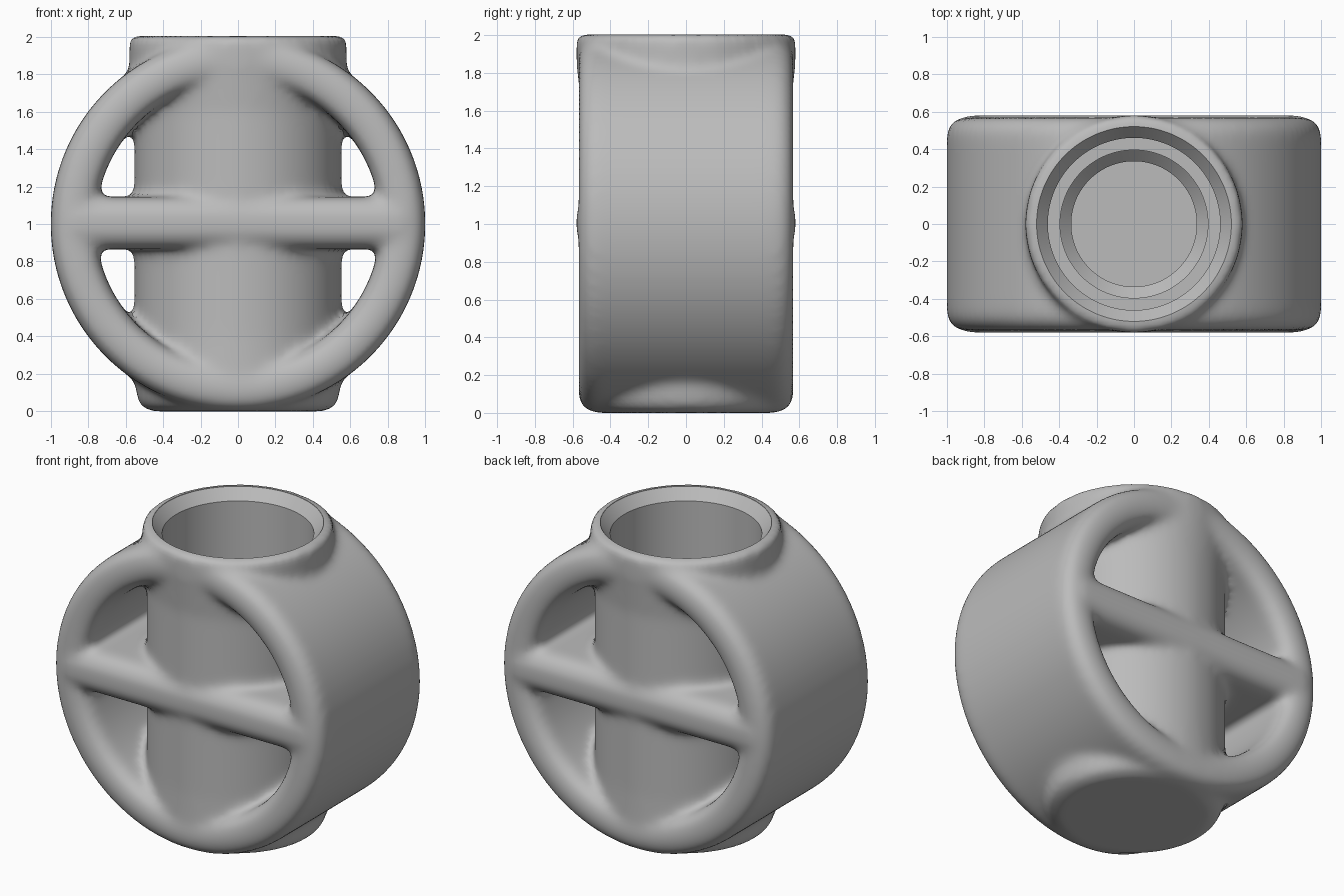
import bpy, bmesh, math
from mathutils import Matrix, Vector

cube = bpy.data.objects.get("Cube")
if cube:
    bpy.data.objects.remove(cube, do_unlink=True)

grey = bpy.data.materials.new("plain_grey")
grey.use_nodes = True
COLOUR = (0.5, 0.5, 0.5, 1)
grey.diffuse_color = COLOUR
grey.node_tree.nodes["Principled BSDF"].inputs["Base Color"].default_value = COLOUR


def lathe(bm, profile, matrix, closed, steps=128):
    """Revolve (radius, height) points around z; a loop if closed, else capped on the axis."""
    rings = []
    for r, h in profile:
        if r == 0:
            rings.append([bm.verts.new(matrix @ Vector((0, 0, h)))] * steps)
        else:
            angles = [math.tau * i / steps for i in range(steps)]
            rings.append([bm.verts.new(matrix @ Vector((r * math.cos(a), r * math.sin(a), h)))
                          for a in angles])
    count = len(rings)
    for k in range(count if closed else count - 1):
        a, b = rings[k], rings[(k + 1) % count]
        for i in range(steps):
            j = (i + 1) % steps
            bm.faces.new(list(dict.fromkeys((a[i], a[j], b[j], b[i]))))


def make_object(name, bm):
    bmesh.ops.recalc_face_normals(bm, faces=bm.faces)
    mesh = bpy.data.meshes.new(name)
    bm.to_mesh(mesh)
    bm.free()
    mesh.materials.append(grey)
    obj = bpy.data.objects.new(name, mesh)
    bpy.context.collection.objects.link(obj)
    return obj


def arc(cx, cy, radius, start, end, n=6):
    """Points of a rounded corner, angles in degrees."""
    step = math.radians(end - start) / n
    return [(cx + radius * math.cos(math.radians(start) + step * i),
             cy + radius * math.sin(math.radians(start) + step * i)) for i in range(n + 1)]


body = bmesh.new()

# Outer drum wall: a rounded band turned around the y axis
half, inner, outer, rnd = 0.57, 0.76, 1.0, 0.1
band = (arc(outer - rnd, half - rnd, rnd, 0, 90) + arc(inner + rnd, half - rnd, rnd, 90, 180)
        + arc(inner + rnd, rnd - half, rnd, 180, 270) + arc(outer - rnd, rnd - half, rnd, 270, 360))
lathe(body, band, Matrix.Translation((0, 0, 1)) @ Matrix.Rotation(math.pi / 2, 4, 'X'), True)

# Upright socket
socket = [(0, 0)] + arc(0.45, 0.09, 0.09, -90, 0) + [(0.56, 0.2), (0.553, 0.4), (0.553, 1.6), (0.58, 1.85)]
socket += arc(0.55, 1.975, 0.03, 0, 90) + [(0, 2.005)]
lathe(body, socket, Matrix.Identity(4), False)

# Cross web, full depth, with rounded front and back
slab = bmesh.new()
bmesh.ops.create_cube(slab, size=1, matrix=Matrix.Translation((0, 0, 1.005))
                      @ Matrix.Diagonal((1.76, 1.16, 0.28, 1)))
long_edges = [e for e in slab.edges if abs(e.verts[0].co.x - e.verts[1].co.x) > 1]
bmesh.ops.bevel(slab, geom=long_edges, offset=0.11, segments=6, profile=0.5, affect='EDGES')
web_mesh = bpy.data.meshes.new("web")
slab.to_mesh(web_mesh)
slab.free()
body.from_mesh(web_mesh)
bpy.data.meshes.remove(web_mesh)

holder = make_object("drum_body", body)

# Stepped bore cut into the socket
bore = bmesh.new()
lathe(bore, [(0, 0.2), (0.335, 0.2), (0.335, 0.25), (0.395, 0.31), (0.395, 0.36), (0.46, 0.36),
             (0.46, 1.93), (0.52, 2.0), (0.52, 2.2), (0, 2.2)], Matrix.Identity(4), False)
cutter = make_object("bore_cutter", bore)
cutter.hide_render = True

# Fuse the parts, soften the joins, then cut the crisp bore
fuse = holder.modifiers.new("fuse", 'REMESH')
fuse.mode = 'VOXEL'
fuse.voxel_size = 0.024
soften = holder.modifiers.new("soften", 'SMOOTH')
soften.factor = 0.5
soften.iterations = 14
cut = holder.modifiers.new("cut", 'BOOLEAN')
cut.operation = 'DIFFERENCE'
cut.solver = 'EXACT'
cut.object = cutter

bpy.ops.object.select_all(action='DESELECT')
holder.select_set(True)
bpy.context.view_layer.objects.active = holder
bpy.ops.object.convert(target='MESH')
bpy.data.objects.remove(cutter, do_unlink=True)
bpy.ops.object.shade_smooth_by_angle(angle=math.radians(30))
